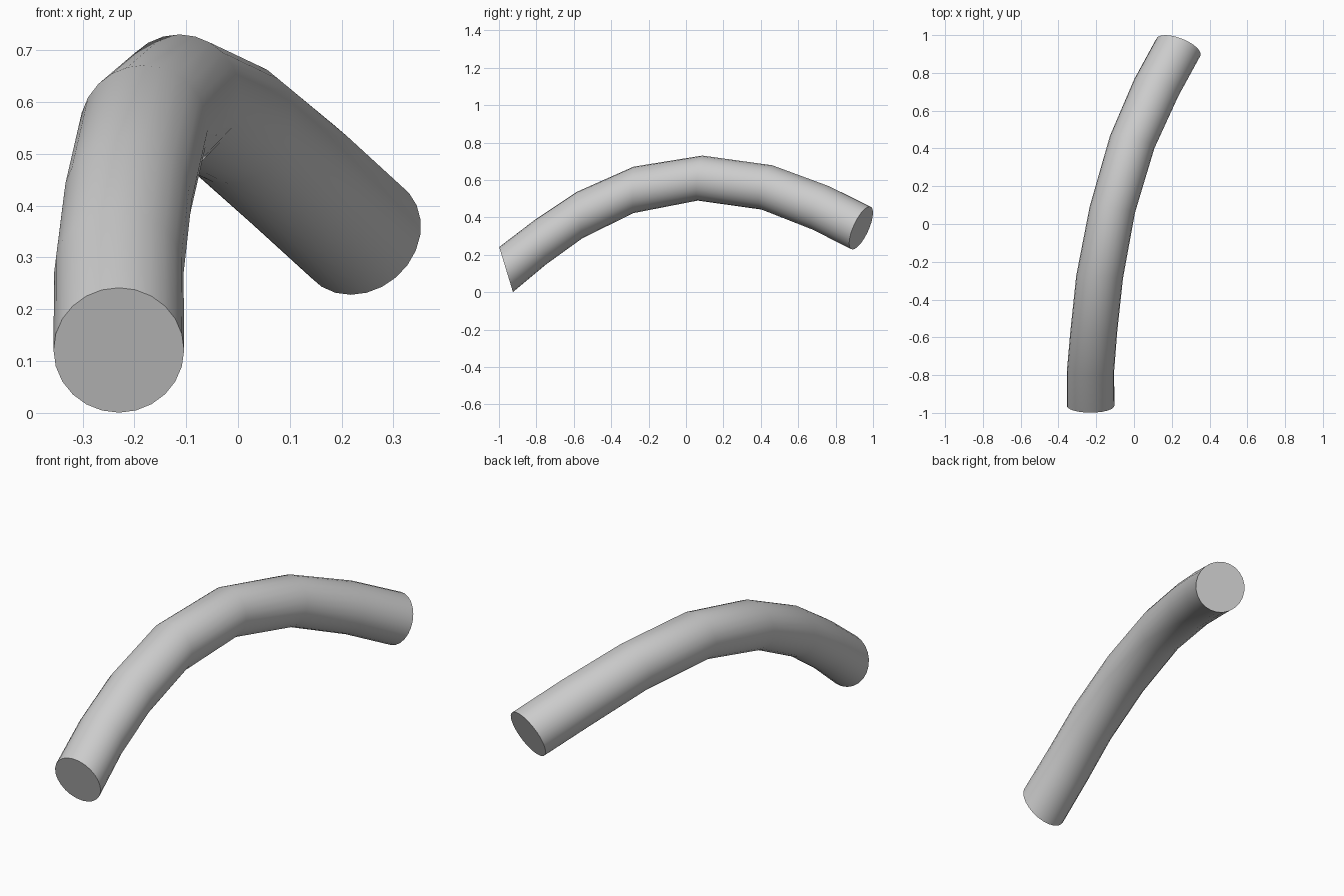
import bpy, bmesh
from math import radians, sin, cos, pi
from mathutils import Vector, Matrix

if "Cube" in bpy.data.objects:
    bpy.data.objects.remove(bpy.data.objects["Cube"])

SIDES = 24

# Centre (x, y, z), tilt up, turn to the right (degrees) and radius of each ring
RINGS = [
    (-0.230, -0.962, 0.121, 17, 0, 0.126),
    (-0.230, -0.775, 0.270, 12, 1, 0.125),
    (-0.213, -0.570, 0.412, 8, 1, 0.124),
    (-0.182, -0.280, 0.547, 0, 3, 0.124),
    (-0.115, 0.075, 0.610, -6, 8, 0.121),
    (-0.010, 0.433, 0.560, -14, 16, 0.122),
    (0.118, 0.722, 0.450, -18, 21, 0.125),
    (0.235, 0.936, 0.343, -23, 21, 0.125),
]

bm = bmesh.new()

# Cross-sections along the bent tube
loops = []
for x, y, z, tilt, turn, r in RINGS:
    rot = Matrix.Rotation(radians(-turn), 3, 'Z') @ Matrix.Rotation(radians(tilt), 3, 'X')
    loop = []
    for i in range(SIDES):
        a = 2 * pi * i / SIDES
        loop.append(bm.verts.new(Vector((x, y, z)) + rot @ Vector((r * cos(a), 0, r * sin(a)))))
    loops.append(loop)

# Wall of the tube
for a, b in zip(loops, loops[1:]):
    for i in range(SIDES):
        j = (i + 1) % SIDES
        bm.faces.new((a[i], a[j], b[j], b[i]))

# Flat end caps
bm.faces.new(loops[0])
bm.faces.new(loops[-1])
bmesh.ops.recalc_face_normals(bm, faces=bm.faces)

mesh = bpy.data.meshes.new("bent_tube")
bm.to_mesh(mesh)
bm.free()
tube = bpy.data.objects.new("bent_tube", mesh)
bpy.context.collection.objects.link(tube)

# Smooth wall, sharp end rims
bpy.context.view_layer.objects.active = tube
tube.select_set(True)
bpy.ops.object.shade_smooth_by_angle(angle=radians(40))
